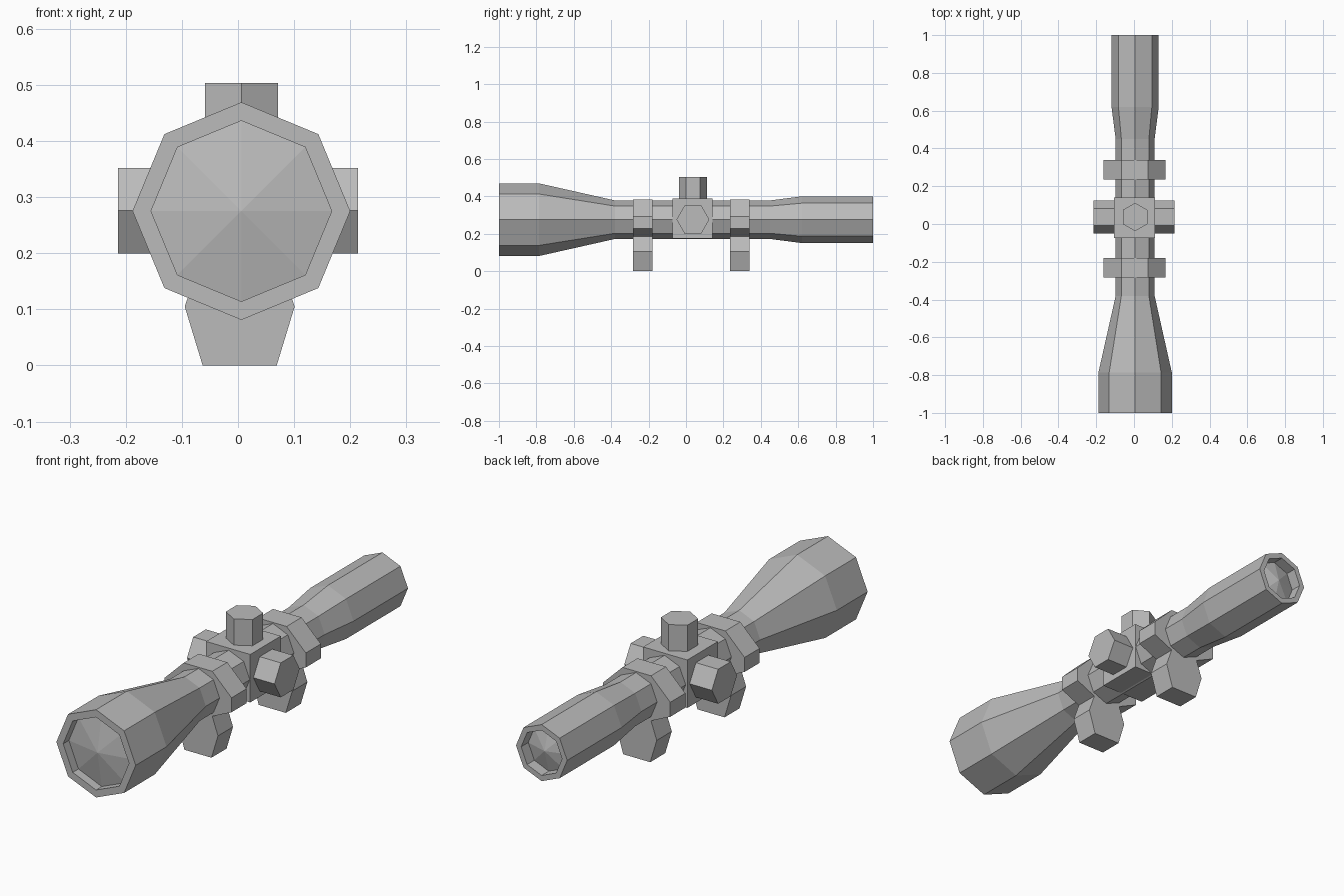
import bpy, bmesh
from math import cos, sin, tau
from mathutils import Matrix, Vector

cube = bpy.data.objects.get("Cube")
if cube:
    bpy.data.objects.remove(cube, do_unlink=True)

AXIS_X, AXIS_Z = 0.006, 0.275

grey = bpy.data.materials.new("mid_grey")
grey.use_nodes = True
colour = (0.5, 0.5, 0.5, 1)
grey.diffuse_color = colour
grey.node_tree.nodes["Principled BSDF"].inputs["Base Color"].default_value = colour


def finish(name, bm):
    bmesh.ops.recalc_face_normals(bm, faces=bm.faces[:])
    mesh = bpy.data.meshes.new(name)
    bm.to_mesh(mesh)
    bm.free()
    mesh.materials.append(grey)
    obj = bpy.data.objects.new(name, mesh)
    bpy.context.collection.objects.link(obj)
    return obj


def lathe(name, profile, sides=8):
    """Turn (y, radius) points about the long axis; zero radius makes a tip."""
    bm = bmesh.new()
    rings = []
    for y, r in profile:
        count = sides if r else 1
        rings.append([bm.verts.new((AXIS_X + r * sin(tau * i / sides), y,
                                    AXIS_Z + r * cos(tau * i / sides)))
                      for i in range(count)])
    for a, b in zip(rings, rings[1:]):
        for i in range(sides):
            j = (i + 1) % sides
            corners = [a[i % len(a)], a[j % len(a)], b[j % len(b)], b[i % len(b)]]
            bm.faces.new(list(dict.fromkeys(corners)))
    return finish(name, bm)


def prism(name, points, direction):
    """Extrude a closed outline of 3D points along a direction."""
    bm = bmesh.new()
    face = bm.faces.new([bm.verts.new(p) for p in points])
    out = bmesh.ops.extrude_face_region(bm, geom=[face], use_keep_orig=True)
    moved = [g for g in out["geom"] if isinstance(g, bmesh.types.BMVert)]
    bmesh.ops.translate(bm, verts=moved, vec=Vector(direction))
    return finish(name, bm)


# Tube with flared front bell, rear eyepiece and recessed domed lenses
lathe("scope_tube", [
    (-0.99, 0), (-0.96, 0.161), (-1, 0.161), (-1, 0.194), (-0.785, 0.194),
    (-0.38, 0.103), (0.45, 0.103), (0.62, 0.125), (1, 0.125),
    (1, 0.1), (0.95, 0.1), (0.98, 0)])

# Mounting clamps with feet
half = [(0.066, 0), (0.098, 0.105), (0.07, 0.184),
        (0.164, 0.227), (0.164, 0.291), (0.07, 0.383)]
outline = half + [(-x, z) for x, z in reversed(half)]
for name, y in (("front_clamp", -0.284), ("rear_clamp", 0.235)):
    prism(name, [(x + AXIS_X / 2, y, z) for x, z in outline], (0, 0.105, 0))

# Central turret block
bm = bmesh.new()
bmesh.ops.create_cube(bm, size=1, matrix=Matrix.Translation((0.003, 0.034, 0.281))
                      @ Matrix.Diagonal((0.216, 0.214, 0.212, 1)))
finish("turret_block", bm)

# Hexagonal adjustment knobs
hexagon = [(cos(tau * i / 6), sin(tau * i / 6)) for i in range(6)]
prism("top_knob", [(AXIS_X + 0.075 * b, 0.037 + 0.075 * a, 0.36) for a, b in hexagon],
      (0, 0, 0.143))
for name, side in (("left_knob", 1), ("right_knob", -1)):
    prism(name, [(side * 0.09, 0.037 + 0.088 * a, 0.276 + 0.088 * b) for a, b in hexagon],
          (side * 0.124, 0, 0))
